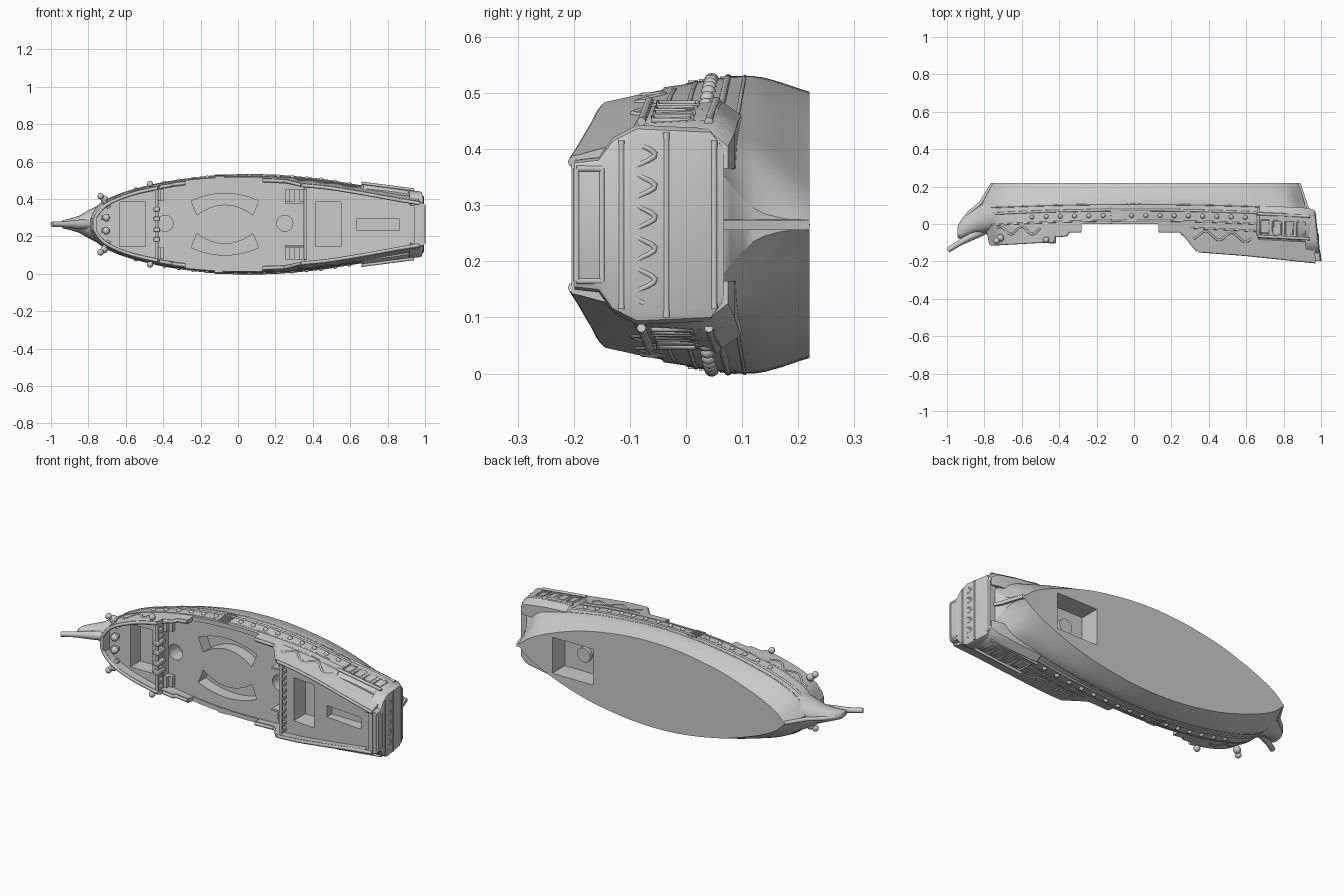
import bpy, bmesh, math
from mathutils import Vector

if "Cube" in bpy.data.objects:
    bpy.data.objects.remove(bpy.data.objects["Cube"])

ZC = 0.265  # centre line; ship "up" (h) is -y, beam (w) is z
def P(x, h, w): return Vector((x, -h, ZC + w))

def spline(ks, vs, x):
    x = min(max(x, ks[0]), ks[-1])
    i = max(j for j in range(len(ks) - 1) if ks[j] <= x)
    def m(j):
        a, b = max(j - 1, 0), min(j + 1, len(ks) - 1)
        return (vs[b] - vs[a]) / (ks[b] - ks[a])
    d = ks[i + 1] - ks[i]; s = (x - ks[i]) / d
    return ((2*s**3 - 3*s*s + 1) * vs[i] + (s**3 - 2*s*s + s) * d * m(i)
            + (3*s*s - 2*s**3) * vs[i + 1] + (s**3 - s*s) * d * m(i + 1))

def linear(pts, x):
    for (a, p), (b, q) in zip(pts, pts[1:]):
        if x <= b: return p + (q - p) * (max(x, a) - a) / max(b - a, 1e-6)
    return pts[-1][1]

# hull shape: half-widths along the length at four heights
T = [0, .03, .08, .15, .25, .4, .55, .7, .8, .9, .96, 1]
H = [-.22, -.12, 0, .24]
W = [[.004, .05, .095, .14, .19, .23, .235, .205, .165, .105, .055, .004],
     [.012, .075, .13, .175, .22, .257, .264, .24, .21, .165, .12, .03],
     [.03, .10, .15, .19, .225, .25, .25, .235, .21, .185, .165, .15],
     [.03, .095, .14, .175, .2, .215, .21, .193, .17, .14, .125, .115]]
BOW = [(-.22, -.76), (-.1, -.815), (0, -.80), (.1, -.775), (.24, -.76)]
STERN = [(-.22, .88), (-.1, .915), (-.05, .95), (.24, .975)]
SHEER = [(-1.1, .11), (-.77, .11), (-.5, .095), (-.43, .095), (-.42, .065), (-.36, .06),
         (-.35, .04), (-.281, .04), (-.28, 0), (.13, 0), (.131, .04), (.25, .04),
         (.28, .07), (.34, .145), (.6, .165), (1.1, .218)]
def width_t(t, h): return spline(H, [spline(T, r, t) for r in W], h)
def width(x, h):
    b, s = linear(BOW, h), linear(STERN, h)
    return width_t(min(max((x - b) / (s - b), 0), 1), h)

def finish(name, bm, smooth=True):
    bmesh.ops.recalc_face_normals(bm, faces=bm.faces)
    me = bpy.data.meshes.new(name); bm.to_mesh(me); bm.free()
    ob = bpy.data.objects.new(name, me); bpy.context.collection.objects.link(ob)
    if smooth: soften(ob)
    return ob

def soften(ob):
    bpy.ops.object.select_all(action='DESELECT')
    ob.select_set(True); bpy.context.view_layer.objects.active = ob
    bpy.ops.object.shade_smooth_by_angle(angle=math.radians(35))

def loft(name, rings, smooth=True):
    bm = bmesh.new()
    vs = [[bm.verts.new(p) for p in r] for r in rings]
    n = len(rings[0])
    for a, b in zip(vs, vs[1:]):
        for i in range(n):
            bm.faces.new((a[i], a[(i+1) % n], b[(i+1) % n], b[i]))
    bm.faces.new(vs[0]); bm.faces.new(vs[-1])
    return finish(name, bm, smooth)

def box(name, x0, x1, h0, h1, w0, w1, bevel=0):
    ob = loft(name, [[P(x0, h, w0), P(x1, h, w0), P(x1, h, w1), P(x0, h, w1)] for h in (h0, h1)], False)
    if bevel:
        m = ob.modifiers.new('bevel', 'BEVEL'); m.width = bevel; m.segments = 2
        soften(ob)
    return ob

def disc(name, x, w, r, h0, h1, n=32):
    return loft(name, [[P(x + r*math.cos(2*math.pi*i/n), h, w + r*math.sin(2*math.pi*i/n))
                        for i in range(n)] for h in (h0, h1)])

def tube(name, pts, r, radii=None):
    cu = bpy.data.curves.new(name, 'CURVE'); cu.dimensions = '3D'
    cu.bevel_depth = r; cu.bevel_resolution = 2; cu.use_fill_caps = True
    sp = cu.splines.new('POLY'); sp.points.add(len(pts) - 1)
    for i, (q, p) in enumerate(zip(sp.points, pts)):
        q.co = (*p, 1); q.radius = radii[i] if radii else 1
    ob = bpy.data.objects.new(name, cu); bpy.context.collection.objects.link(ob)
    return ob

def balls(name, items):
    bm = bmesh.new()
    for p, r in items:
        g = bmesh.ops.create_uvsphere(bm, u_segments=12, v_segments=8, radius=r)
        bmesh.ops.translate(bm, verts=g['verts'], vec=p)
    return finish(name, bm)

def cut(ob, cutter):
    m = ob.modifiers.new('cut', 'BOOLEAN')
    m.operation = 'DIFFERENCE'; m.solver = 'EXACT'; m.object = cutter
    bpy.context.view_layer.objects.active = ob
    bpy.ops.object.modifier_apply(modifier=m.name)
    bpy.data.objects.remove(cutter)

# hull body
rings = []
ts = [(1 - math.cos(math.pi * i / 70)) / 2 for i in range(71)]
for h in [-.22, -.2, -.17, -.14, -.12, -.1, -.08, -.06, -.04, -.02, 0, .03, .07, .11, .15, .19, .24]:
    b, s = linear(BOW, h), linear(STERN, h)
    side = [(b + (s - b) * t, width_t(t, h)) for t in ts]
    rings.append([P(x, h, w) for x, w in side] + [P(x, h, -w) for x, w in reversed(side)])
hull = loft('hull', rings, False)

# stepped sheer line
prof = SHEER + [(1.1, .4), (-1.1, .4)]
cut(hull, loft('sheer_cutter', [[P(x, h, w) for x, h in prof] for w in (-.5, .5)], False))

# three decks inside the bulwarks
def deck(x0, x1, h0, h1):
    xs = [x0 + (x1 - x0) * i / 30 for i in range(31)]
    def ring(up):
        f = [(x, .26 if up else h0 + (h1-h0)*(x-x0)/(x1-x0)) for x in xs]
        a = [(x, h, max(width(x, min(h, .2)) - .024, .008)) for x, h in f]
        return [P(*p) for p in a] + [P(x, h, -w) for x, h, w in reversed(a)]
    cut(hull, loft('deck_cutter', [ring(False), ring(True)], False))
deck(-.435, .355, -.008, -.008)
deck(-.755, -.43, .052, .045)
deck(.35, .95, .095, .155)

# hatches, mast holes, curved wells and the pocket underneath
for x0, x1, h, w in [(-.63, -.495, -.04, .12), (.415, .55, 0, .12), (.635, .86, .08, .032)]:
    cut(hull, box('hatch_cutter', x0, x1, h, .3, -w, w))
for x in (-.39, .25):
    cut(hull, disc('mast_cutter', x, .005, .043, -.09, .1))
for s in (-1, 1):
    us = [-1 + i / 6 for i in range(13)]
    arc = [(-.07 + .15*u, .105 - .055*u*u) for u in us] + [(-.07 - .18*u, .165 - .04*u*u) for u in us]
    cut(hull, loft('well_cutter', [[P(x, h, s*w) for x, w in arc] for h in (-.075, .1)], False))
cut(hull, box('pocket_cutter', .42, .67, -.3, -.11, -.1, .1))
soften(hull)
disc('pocket_boss', .54, 0, .04, -.13, -.1)

# beakhead and bowsprit
def oval(x, w, h0, h1, n=20):
    return [P(x, (h0+h1)/2 + (h1-h0)/2*math.sin(2*math.pi*i/n), w*math.cos(2*math.pi*i/n)) for i in range(n)]
loft('beakhead', [oval(-.70, .125, -.17, .05), oval(-.78, .085, -.13, .05), oval(-.85, .045, -.08, .05),
                  oval(-.90, .03, -.045, .065), oval(-.935, .022, -.005, .08), oval(-.945, .012, .02, .07)])
tube('bowsprit', [P(-.78, .02, 0), P(-.86, .06, 0), P(-.93, .1, 0), P(-.995, .14, 0)], .014, [2, 1.7, 1.1, 1])
tube('stem_post', [P(-.755, -.215, 0), P(-.82, -.11, 0), P(-.88, -.06, 0), P(-.92, -.01, 0)], .011)

# curved transom with mouldings
sec = [(.14, -.07), (.172, -.045), (.178, .09), (.155, .135), (.12, .16), (.115, .205)]
sec = sec + [(-w, h) for w, h in reversed(sec)]
def tx(h): return .955 + (h + .07) * .11
stern = loft('transom', [[P(tx(h) + d, h * .97, w * k) for w, h in sec]
                         for d, k in [(-.06, 1), (-.005, 1), (.01, .96), (.015, .86)]])
cut(stern, box('deck_gap', .7, .945, .155, .3, -.1, .1))
for h, w in [(-.05, .15), (.035, .165), (.115, .15), (.195, .1), (.15, .1)]:
    tube('transom_moulding', [P(tx(h) + .012, h, w * i / 6) for i in range(-6, 7)], .006)
tube('transom_scroll', [P(tx(.07) + .013, .075 + .02*math.sin(i*.7), -.14 + .28*i/45) for i in range(46)], .005)
for s in (-1, 1):
    tube('transom_panel_edge', [P(tx(.15) + .012, .15, s*.1), P(tx(.195) + .012, .195, s*.1)], .006)
# rudder
loft('rudder', [[P(.84, h, -.011), P(x, h, -.009), P(x, h, .009), P(.84, h, .011)]
                for h, x in [(-.22, .89), (-.1, .93), (-.05, .955)]])

for s in (-1, 1):
    # stern gallery with windows
    def gsec(x, w, k):
        c = -.005 + (x - .65) * .05
        return [P(x, c + h * k, s * v) for h, v in
                [(-.095, .1), (-.095, w - .025), (-.06, w), (.065, w - .008), (.09, w - .03), (.09, .1)]]
    loft('stern_gallery', [gsec(.645, .195, .85), gsec(.67, .22, 1), gsec(.8, .208, 1),
                           gsec(.93, .188, 1), gsec(.965, .165, .9)])
    def gw(x): return s * (.222 - (x - .67) * .13)
    for i in range(4):
        x, c = .70 + .065 * i, .015 + i * .003
        q = [(x - .022, c - .035), (x + .022, c - .035), (x + .022, c + .035), (x - .022, c + .035)]
        tube('gallery_window', [P(a, h, gw(a) - s*.004) for a, h in q + q[:1]], .005)
    for h in (-.055, .065):
        tube('gallery_rail', [P(x, h + (x-.65)*.05, gw(x) - s*.003) for x in (.66, .75, .85, .94)], .008)

    # wales following the hull
    def strake(name, x0, x1, fh, r, n=50):
        xs = [x0 + (x1 - x0) * i / n for i in range(n + 1)]
        tube(name, [P(x, fh(x), s * (width(x, fh(x)) - .002)) for x in xs], r)
    strake('lower_wale', -.77, .9, lambda x: -.105 + .03*x*x, .004)
    strake('middle_wale', -.77, .9, lambda x: -.075 + .035*x*x, .007)
    strake('upper_wale', -.76, .66, lambda x: -.018 + .04*x*x, .005)
    # sheer rails on each step
    top = lambda x: linear(SHEER, x) - .003
    for a, b in [(-.76, -.43), (-.415, -.285), (.135, .25), (.25, .34), (.345, .97)]:
        tube('sheer_rail', [P(x, top(x), s * (width(x, top(x)) - .011))
                            for x in [a + (b - a) * i / 16 for i in range(17)]], .0095)
    # carved scrolls at bow and quarter
    strake('bow_scroll', -.73, -.5, lambda x: .035 + .02*math.sin(x*55), .006)
    strake('quarter_scroll', .32, .63, lambda x: .055 + .06*(x-.3) + .022*math.sin(x*45), .006)
    strake('quarter_band', .3, .66, lambda x: .02 + .05*(x-.3), .005)
    # gun ports and boarding steps
    balls('gun_ports', [(P(x, -.046 + .03*x*x, s * (width(x, -.046) - .002)), .013)
                        for x in [-.545 + .076 * i for i in range(16)] if abs(x + .1) > .04])
    for i in range(5):
        h = -.085 + i * .019
        w = s * width(-.095, h)
        box('boarding_step', -.125, -.068, h - .005, h + .005, w - s*.015, w + s*.006)
    # catheads and knobs
    balls('cathead_knobs', [(P(-.735, .09, s*.15), .017), (P(-.715, .075, s*.135), .02),
                            (P(-.47, .085, s*.215), .017), (P(-.705, .08, s*.035), .02)])
    tube('cathead', [P(-.69, .07, s*.09), P(-.735, .09, s*.15)], .012)
    box('bow_bitt', -.73, -.695, .045, .085, s*.035 - .012, s*.035 + .012, .004)
    # stairs between decks
    for i in range(4):
        box('aft_stair', .25 + i*.026, .36, -.01, .015 + i*.024, s*.155 - .032, s*.155 + .032)
        if i < 2: box('fore_stair', -.435, -.395 - i*.02, -.01, .015 + i*.02, s*.155 - .03, s*.155 + .03)
    box('stair_side', .25, .36, -.01, .06, s*.117 - .005, s*.117 + .005)

# deck-break railings
for x, h, wd in [(-.435, .05, .185), (.36, .096, .19)]:
    box('break_rail', x - .01, x + .01, h + .035, h + .045, -wd, wd, .003)
    for i in range(11):
        w = (i / 5 - 1) * (wd - .01)
        box('rail_post', x - .008, x + .008, h - .005, h + .04, w - .008, w + .008)
for w in (-.08, -.03, .03, .08):
    box('fore_bitt', -.452, -.418, .04, .105, w - .012, w + .012, .004)
